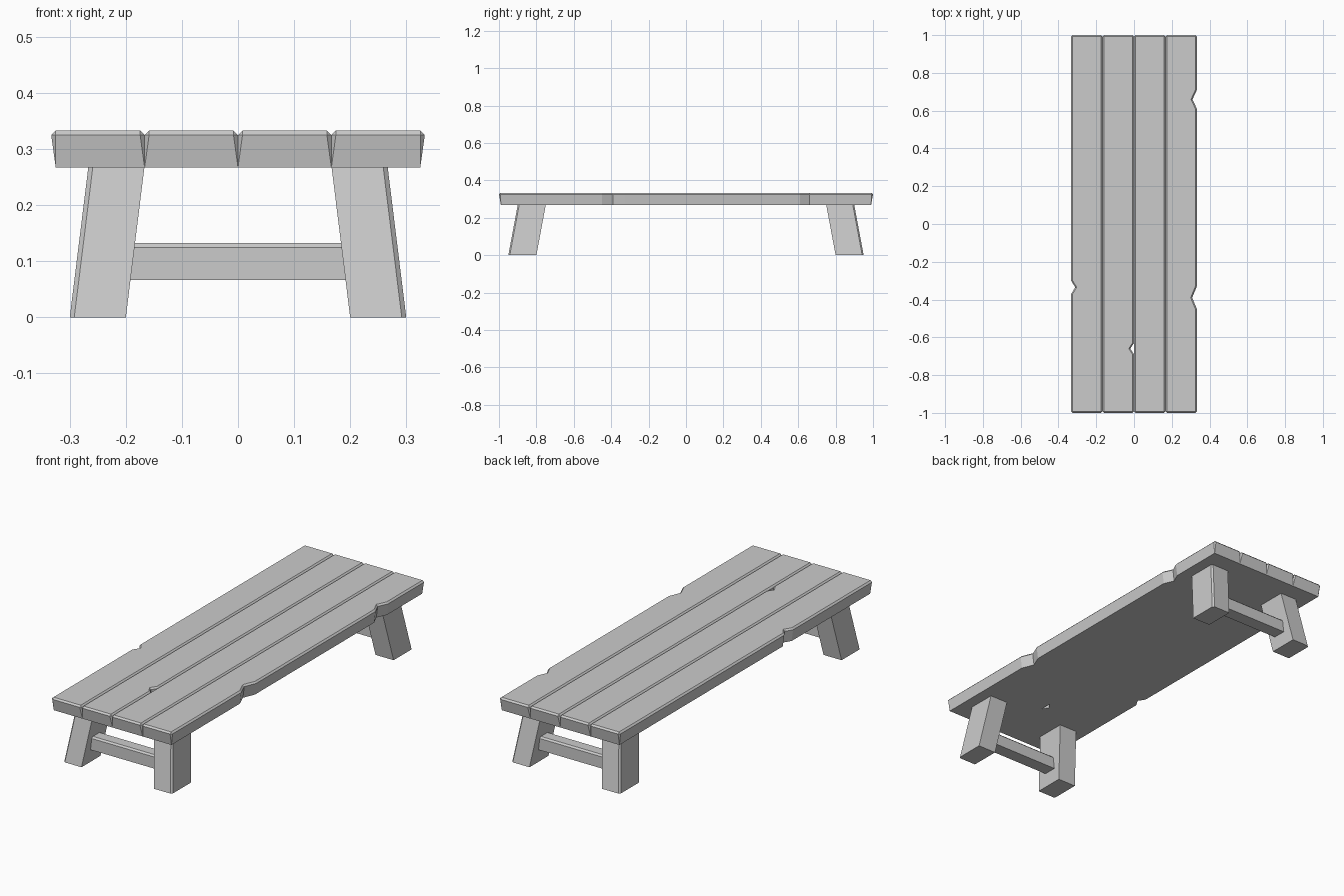
import bpy, bmesh

if "Cube" in bpy.data.objects:
    bpy.data.objects.remove(bpy.data.objects["Cube"])

C = 0.008                      # chamfer size
Z0, Z1, Z2 = 0.267, 0.325, 0.333


def loft(name, rings):
    """Skin a stack of equal-length rings and cap both ends."""
    bm = bmesh.new()
    vs = [[bm.verts.new(p) for p in r] for r in rings]
    n = len(rings[0])
    for a, b in zip(vs, vs[1:]):
        for i in range(n):
            j = (i + 1) % n
            bm.faces.new((a[i], a[j], b[j], b[i]))
    bm.faces.new(vs[0])
    bm.faces.new(vs[-1])
    bmesh.ops.remove_doubles(bm, verts=bm.verts, dist=1e-5)
    bmesh.ops.recalc_face_normals(bm, faces=bm.faces)
    me = bpy.data.meshes.new(name)
    bm.to_mesh(me)
    bm.free()
    ob = bpy.data.objects.new(name, me)
    bpy.context.collection.objects.link(ob)
    return ob


def plank_ring(xl, xr, ye, corner, left, right, z):
    """Plank outline; corner is the corner cut, notches are (y, half width, depth)."""
    pts = [(xl + corner, -ye), (xr - corner, -ye), (xr, -ye + corner)]
    for y, h, d in sorted(right):
        pts += [(xr, y - h), (xr - d, y), (xr, y + h)]
    pts += [(xr, ye - corner), (xr - corner, ye), (xl + corner, ye), (xl, ye - corner)]
    for y, h, d in sorted(left, reverse=True):
        pts += [(xl, y + h), (xl + d, y), (xl, y - h)]
    pts.append((xl, -ye + corner))
    return [(x, y, z) for x, y in pts]


# tabletop planks with worn notches
W = 0.333 / 2
left_notches = {0: [(-0.335, 0.035, 0.022)]}
right_notches = {1: [(-0.66, 0.03, 0.02)],
                 3: [(-0.39, 0.06, 0.025), (0.66, 0.05, 0.023)]}
for i in range(4):
    xl, xr = (i - 2) * W, (i - 1) * W
    ln, rn = left_notches.get(i, []), right_notches.get(i, [])
    bl = xl + (C if i == 0 else 0)
    br = xr - (C if i == 3 else 0)
    loft(f"plank_{i + 1}", [
        plank_ring(bl, br, 1 - 1.3 * C, 0, ln, rn, Z0),
        plank_ring(xl, xr, 1, C, ln, rn, Z1),
        plank_ring(xl + C, xr - C, 1 - C, 0, ln, rn, Z2)])


# splayed legs, outer corner chamfered
def leg_ring(sx, sy, xi, xo, yi, yo, z):
    pts = [(xi, yi), (xo, yi), (xo, yo - C), (xo - C, yo), (xi, yo)]
    return [(sx * x, sy * y, z) for x, y in pts]


for sy, end in ((-1, "front"), (1, "back")):
    for sx, side in ((-1, "left"), (1, "right")):
        loft(f"{end}_{side}_leg", [
            leg_ring(sx, sy, 0.2, 0.3, 0.80, 0.95, 0),
            leg_ring(sx, sy, 0.167, 0.267, 0.75, 0.90, Z0)])

    # cross brace between each pair of legs
    yc, h = sy * 0.857, 0.0335
    prof = [(-h, 0.067), (h, 0.067), (h, 0.125), (h - C, 0.133), (-h + C, 0.133), (-h, 0.125)]
    loft(f"{end}_brace", [[(s * (0.2 - z * 0.1236), yc + y, z) for y, z in prof]
                          for s in (-1, 1)])
